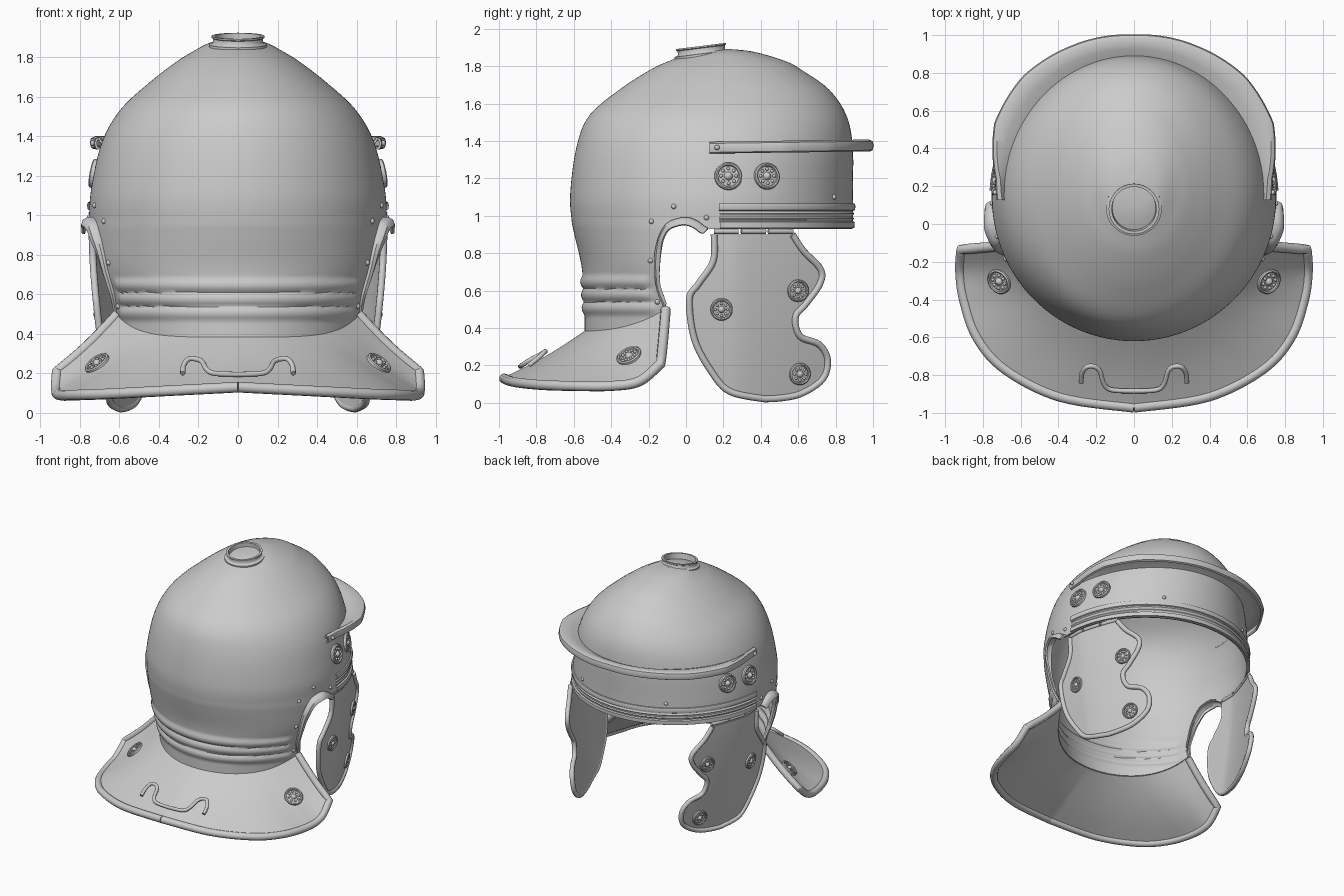
import bpy, bmesh
from math import sin, cos, pi, radians
from mathutils import Vector, Matrix

if "Cube" in bpy.data.objects:
    bpy.data.objects.remove(bpy.data.objects["Cube"])


# ---------- helpers ----------
def cat(keys, u):
    """Smooth interpolation through keys at float index u."""
    n = len(keys) - 1
    i = max(0, min(int(u), n - 1))
    t = u - i
    a, b, c, d = (keys[max(0, min(n, j))] for j in (i - 1, i, i + 1, i + 2))
    return [q + .5 * t * (r - p + t * (2*p - 5*q + 4*r - s + t * (3*(q - r) + s - p)))
            for p, q, r, s in zip(a, b, c, d)]


def dense(keys, k=6):
    return [cat(keys, i / k) for i in range((len(keys) - 1) * k + 1)]


def table(tab, x):
    """Linear lookup in a table with ascending first column."""
    for (x0, y0), (x1, y1) in zip(tab, tab[1:]):
        if x <= x1:
            return y0 + (y1 - y0) * max(0, x - x0) / max(1e-9, x1 - x0)
    return tab[-1][1]


def finish(ob, mirror=True, thick=0):
    bpy.ops.object.select_all(action='DESELECT')
    bpy.context.view_layer.objects.active = ob
    ob.select_set(True)
    if ob.type == 'CURVE':
        bpy.ops.object.convert(target='MESH')
        ob = bpy.context.object
    if mirror:
        ob.modifiers.new("mirror", 'MIRROR')
    if thick:
        m = ob.modifiers.new("thickness", 'SOLIDIFY')
        m.thickness, m.offset = thick, 0
    bpy.ops.object.convert(target='MESH')
    bpy.ops.object.shade_smooth_by_angle(angle=radians(40))


def add_mesh(name, bm, **kw):
    bmesh.ops.recalc_face_normals(bm, faces=bm.faces)
    me = bpy.data.meshes.new(name)
    bm.to_mesh(me)
    bm.free()
    ob = bpy.data.objects.new(name, me)
    bpy.context.collection.objects.link(ob)
    finish(ob, **kw)


def grid(name, rows, **kw):
    bm = bmesh.new()
    vs = [[bm.verts.new(p) for p in r] for r in rows]
    for r, q in zip(vs, vs[1:]):
        for i in range(len(r) - 1):
            bm.faces.new((r[i], r[i + 1], q[i + 1], q[i]))
    add_mesh(name, bm, **kw)


def tube(name, pts, r, cyclic=False):
    cu = bpy.data.curves.new(name, 'CURVE')
    cu.dimensions, cu.bevel_depth, cu.bevel_resolution = '3D', r, 3
    cu.use_fill_caps = True
    sp = cu.splines.new('POLY')
    sp.points.add(len(pts) - 1)
    for p, c in zip(sp.points, pts):
        p.co = (*c, 1)
    sp.use_cyclic_u = cyclic
    ob = bpy.data.objects.new(name, cu)
    bpy.context.collection.objects.link(ob)
    finish(ob)


def lathe(bm, prof, M, n=32):
    rings = [[bm.verts.new(M @ Vector((r * cos(2*pi*k/n), r * sin(2*pi*k/n), z)))
              for k in range(n)] for r, z in prof]
    for a, b in zip(rings, rings[1:]):
        for k in range(n):
            bm.faces.new((a[k], a[k-1], b[k-1], b[k]))


def rosette(name, f, a, b, r):
    """Round boss on surface f(a, b)."""
    e = .01
    n = (f(a + e, b) - f(a - e, b)).cross(f(a, b + e) - f(a, b - e)).normalized()
    n = -n if n.x < 0 else n
    M = (Matrix.Translation(f(a, b) + n * .01) @ n.to_track_quat('Z', 'Y').to_matrix().to_4x4()
         @ Matrix.Scale(r, 4))
    bm = bmesh.new()
    lathe(bm, [(.002, .34), (.15, .3), (.26, .18), (.31, .06), (.74, .06), (.78, .18),
               (.88, .22), (.98, .14), (1, -.15)], M)
    for k in range(8):
        T = Matrix.Translation((.54 * cos(k*pi/4), .54 * sin(k*pi/4), .1))
        bmesh.ops.create_uvsphere(bm, u_segments=10, v_segments=6, radius=.13, matrix=M @ T)
    add_mesh(name, bm)


# ---------- bowl surface: (z, front y, back y, half width) ----------
BOWL = [(1.885, .225, .215, .003), (1.87, .36, .06, .13), (1.82, .53, -.09, .23),
        (1.77, .62, -.195, .31), (1.67, .76, -.35, .44), (1.53, .853, -.513, .59),
        (1.36, .885, -.58, .685), (1.12, .885, -.612, .738), (.98, .885, -.605, .745),
        (.9, .87, -.59, .745), (.74, .773, -.553, .72), (.6, .80, -.54, .68),
        (.5, .915, -.535, .668), (.38, .935, -.535, .655)]


def u_of(z):
    lo, hi = 0, len(BOWL) - 1
    for _ in range(24):
        m = (lo + hi) / 2
        lo, hi = (m, hi) if cat(BOWL, m)[0] > z else (lo, m)
    return lo


def shell(u, deg, off=0):
    z, f, b, w = cat(BOWL, u)
    c, s = cos(radians(deg)), sin(radians(deg))
    if .47 < z < .68:  # neck ridges
        off += .016 * abs(sin((z - .47) / .21 * 3 * pi)) * min(1, max(0, (-27 - deg) / 3))
    return Vector((c * (w + off), (f + b) / 2 + s * ((f - b) / 2 + off), z))


def surf(deg, z, off=0):
    return shell(u_of(z), deg, off)


# bowl with ear cut-out
EAR = dense([(-24.3, .5), (-24, .62), (-23.6, .78), (-22, .88), (-19, .945), (-15, .975),
             (-10, .985), (-6, .965), (-3, .935), (0, .93)])
NECK = [(-90 + 65.7 * i / 30, .38 + .12 * (i / 30) ** 4) for i in range(31)]
edge = NECK + EAR[1:] + [(3 * i, .93) for i in range(1, 31)]
cols = []
for d, zb in edge:
    ub = u_of(zb)
    cols.append([shell(7.6 * i / 40, d) for i in range(40)]
                + [shell(7.6 + (ub - 7.6) * i / 44, d) for i in range(45)])
grid("helmet_bowl", cols, thick=.014)

# flared flange around the ear opening
rows = []
for i, (d, z) in enumerate(EAR[:-4]):
    p = surf(d, z)
    out = Vector((cos(radians(d)), sin(radians(d)), 0))
    inn = Vector((0, -.02 - p.y, .78 - z)).normalized()
    w = table([(-24.3, .02), (-24, .035), (-22, .05), (-12, .06), (-2, .035)], d)
    rows.append([p, p + out * w * .5, p + out * w * .85 + inn * .012, p + out * w + inn * .035])
grid("ear_flange", rows, thick=.014)

# neck guard and rolled rim
OUTER = [(.915, -.135, .21), (.92, -.25, .115), (.9, -.4, .09), (.83, -.6, .09),
         (.68, -.77, .095), (.39, -.915, .11), (0, -.972, .13)]


def guard(s, v):
    a = surf(-24.3 - 65.7 * s, .38 + .12 * (1 - s) ** 4)
    b = Vector(cat(OUTER, s * 6))
    b.x *= s < .9999
    return a.lerp(b, v) - Vector((0, 0, .015 * sin(pi * v)))


grid("neck_guard", [[guard(i / 48, j / 10) for j in range(11)] for i in range(49)], thick=.014)
tube("neck_guard_rim", [guard(0, j / 8) for j in range(8)]
     + [guard(i / 48, 1) for i in range(49)], .027)
rosette("neck_guard_boss", guard, .25, .5, .07)
tube("carry_handle", dense([(.28, -.84, .2), (.275, -.79, .24), (.25, -.757, .272),
     (.21, -.755, .272), (.18, -.78, .257), (.16, -.845, .222), (.12, -.878, .2),
     (0, -.885, .195)]), .013)

# brow peak
BRIM = [(-2, .04), (6, .05), (13, .08), (26, .135), (45, .15), (65, .13), (90, .113)]
rows = []
for i in range(47):
    d = -2 + 2 * i
    w, h = table(BRIM, d), .012 * max(0, sin(radians(d)))
    u = u_of(1.37)
    rows.append([shell(u, d, o) + Vector((0, 0, z + h - 1.37)) for o, z in
                 ((-.004, 1.352), (w * .4, 1.378), (w - .02, 1.39), (w - .005, 1.383),
                  (w, 1.365), (w - .005, 1.343), (w - .016, 1.338))])
grid("brow_peak", rows, thick=.012)

# moulded band along the brow edge
BAND = [(-.005, 1.068), (.016, 1.066), (.021, 1.05), (.016, 1.03), (.004, 1.024), (.013, 1.011),
        (.004, .998), (.013, .986), (.004, .973), (.018, .966), (.018, .935), (-.008, .93)]
grid("brow_band", [[surf(3 + 87 * i / 44, z, o) for o, z in BAND] for i in range(45)])

# brow bosses
rosette("brow_boss_rear", lambda a, b: surf(a * 100, b), .065, 1.21, .075)
rosette("brow_boss_front", lambda a, b: surf(a * 100, b), .227, 1.21, .072)

# rivets
bm = bmesh.new()
for d, z, o in ((-15.5, 1.05, 0), (-25.7, .97, 0), (-2.3, .99, 0), (-26.5, .76, 0),
                (-26.8, .54, 0), (1, 1.365, .045), (60, 1.1, 0)):
    bmesh.ops.create_uvsphere(bm, u_segments=12, v_segments=8, radius=.014,
                              matrix=Matrix.Translation(surf(d, z, .006 + o)))
add_mesh("rivets", bm)

# cheek guards: rear and front outlines as (z, y), bottom to top
REAR = dense([(.02, .42), (.06, .235), (.168, .135), (.34, .045), (.553, .018), (.634, .065),
              (.757, .145), (.9, .15)])
FRONT = dense([(.02, .46), (.045, .607), (.126, .73), (.233, .757), (.313, .71), (.356, .61),
               (.457, .585), (.527, .64), (.634, .715), (.714, .72), (.81, .63), (.9, .57)])


def cheek(y, z):
    return Vector((.73 - .1 * max(0, (.9 - z) / .9) ** 1.6 - .45 * max(0, y - .25) ** 1.3, y, z))


rows = []
for i in range(61):
    z = .02 + .88 * (i / 60) ** 1.2
    a, b = table(REAR, z), table(FRONT, z)
    rows.append([cheek(a + (b - a) * j / 20, z) for j in range(21)])
grid("cheek_guard", rows, thick=.014)
tube("cheek_guard_rim", [cheek(y, z) + Vector((.008, 0, 0))
                         for z, y in REAR[::-1] + FRONT[1:]], .018)
for k, (y, z) in enumerate(((.19, .5), (.595, .6), (.605, .155))):
    rosette(f"cheek_boss_{k + 1}", cheek, y, z, .06)

# hinge barrels
for k in range(3):
    y = .15 + .145 * k
    tube(f"cheek_hinge_{k + 1}", [cheek(y + .13 * j / 4, .917) for j in range(5)], .014)

# crest socket on top
bm = bmesh.new()
lathe(bm, [(.148, -.03), (.148, .004), (.132, .008), (.127, .014), (.127, .034), (.134, .038),
           (.134, .046), (.118, .046), (.115, .0), (.11, -.03)],
      Matrix.Translation((0, .085, 1.862)) @ Matrix.Rotation(radians(7), 4, 'X'), 48)
add_mesh("crest_socket", bm, mirror=False)
